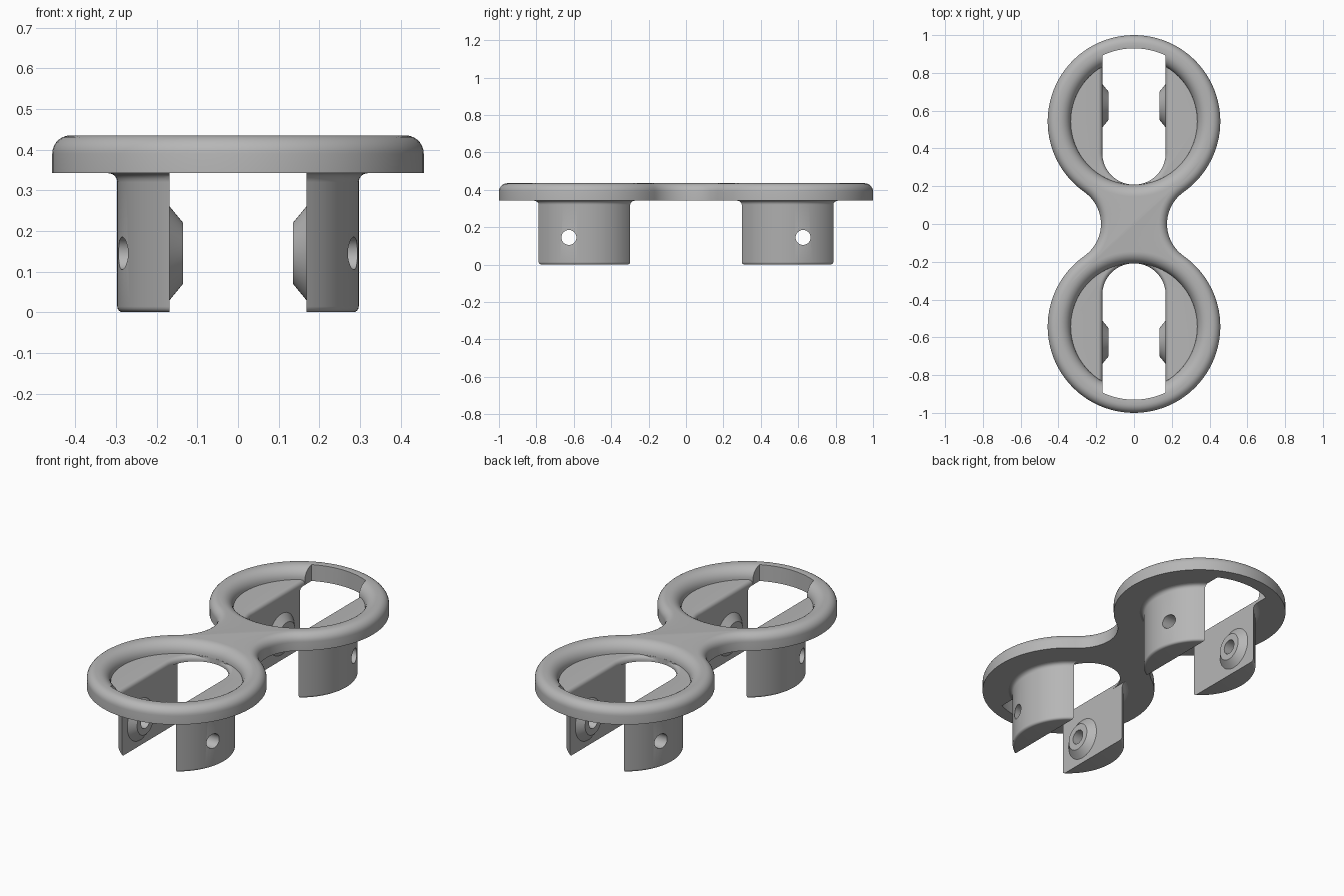
import bpy, bmesh
from math import sin, cos, pi, atan2, acos, hypot

if "Cube" in bpy.data.objects:
    bpy.data.objects.remove(bpy.data.objects["Cube"])

# Main dimensions
MID = 0.543           # distance of each ring centre from the middle
R = 0.457             # ring outer radius
BOTTOM, TOP = 0.342, 0.435
FLOOR = 0.372         # recess floor height
RECESS = 0.335
SLOT = 0.168          # slot half width
LEG = 0.297           # leg outer radius
HOLE_V, HOLE_Z = 0.083, 0.145

grey = bpy.data.materials.new("plain grey")
grey.use_nodes = True
grey.diffuse_color = (0.47, 0.47, 0.47, 1)
grey.node_tree.nodes["Principled BSDF"].inputs["Base Color"].default_value = grey.diffuse_color


def arc(cx, cy, r, a0, a1, n, end=False):
    return [(cx + r * cos(a0 + (a1 - a0) * i / n), cy + r * sin(a0 + (a1 - a0) * i / n))
            for i in range(n + (1 if end else 0))]


def circle(r, n=96):
    return arc(0, 0, r, 0, 2 * pi, n)


def loft(name, rings, place):
    """Skin closed outlines [(points, height)] into a capped solid."""
    bm = bmesh.new()
    loops = [[bm.verts.new(place(u, v, h)) for u, v in pts] for pts, h in rings]
    n = len(loops[0])
    for a, b in zip(loops, loops[1:]):
        for i in range(n):
            j = (i + 1) % n
            bm.faces.new((a[i], a[j], b[j], b[i]))
    bm.faces.new(loops[0])
    bm.faces.new(loops[-1])
    bmesh.ops.recalc_face_normals(bm, faces=bm.faces)
    mesh = bpy.data.meshes.new(name)
    bm.to_mesh(mesh)
    bm.free()
    mesh.materials.append(grey)
    ob = bpy.data.objects.new(name, mesh)
    bpy.context.collection.objects.link(ob)
    return ob


def combine(ob, tool, operation):
    """Apply a boolean and discard the tool."""
    mod = ob.modifiers.new("bool", 'BOOLEAN')
    mod.object, mod.operation, mod.solver = tool, operation, 'EXACT'
    dg = bpy.context.evaluated_depsgraph_get()
    mesh = bpy.data.meshes.new_from_object(ob.evaluated_get(dg))
    ob.modifiers.clear()
    ob.data = mesh
    bpy.data.objects.remove(tool)


def finish(ob):
    bpy.ops.object.select_all(action='DESELECT')
    ob.select_set(True)
    bpy.context.view_layer.objects.active = ob
    bpy.ops.object.shade_smooth_by_angle(angle=0.5)


def plate_outline(inset):
    """Two circles joined by a concave waist."""
    waist = 0.175
    d = R - waist
    cx = (MID ** 2 - d ** 2) / (2 * d)
    t = atan2(MID, cx)
    r, f = R - inset, hypot(cx, MID) - R + inset
    return (arc(0, MID, r, -t, pi + t, 72) + arc(-cx, 0, f, t, -t, 20)
            + arc(0, -MID, r, pi - t, 2 * pi + t, 72) + arc(cx, 0, f, pi + t, pi - t, 20))


def slot_outline(grow):
    """Round inner end, straight sides, arc outer end."""
    w, far = SLOT + grow, 0.387
    a = acos(w / far)
    return arc(0, SLOT - RECESS, w, pi, 2 * pi, 32, True) + arc(0, 0, far, a, pi - a, 16, True)


def quarter(n):
    return [pi / 2 * i / n for i in range(n + 1)]


# Double ring plate with rounded upper edge
fil = 0.045
plate = loft("double_ring_plate",
             [(plate_outline(0), BOTTOM)]
             + [(plate_outline(fil * (1 - cos(t))), TOP - fil + fil * sin(t)) for t in quarter(7)],
             lambda u, v, h: (u, v, h))

for s, end in ((1, "back"), (-1, "front")):
    def at_ring(u, v, h):
        return (u, s * (MID + v), h)

    # Round recess with a rolled rim
    roll = TOP - FLOOR
    rim = [(circle(RECESS + roll * (1 - cos(t))), FLOOR + roll * sin(t)) for t in quarter(8)]
    rim.append((circle(RECESS + roll), TOP + 0.1))
    combine(plate, loft("recess_cutter", rim, at_ring), 'DIFFERENCE')

    # Slot through the floor and part of the rim
    combine(plate, loft("slot_cutter", [(slot_outline(0), 0.2), (slot_outline(0), 0.6)], at_ring),
            'DIFFERENCE')

    # Rounded edge where the floor meets the slot
    e = 0.022
    flare = [(slot_outline(-0.01), FLOOR - e)]
    flare += [(slot_outline(e * (1 - cos(t))), FLOOR - e + e * sin(t)) for t in quarter(5)]
    flare.append((slot_outline(e), FLOOR + 0.02))
    flare = loft("edge_cutter", flare, at_ring)
    combine(flare, loft("edge_limit", [(circle(RECESS - 0.001), 0.2), (circle(RECESS - 0.001), 0.6)],
                        at_ring), 'INTERSECT')
    combine(plate, flare, 'DIFFERENCE')

    for side, label in ((1, "left"), (-1, "right")):
        def sideways(u, v, h):
            return (side * h, s * (MID + HOLE_V + u), HOLE_Z + v)

        # Leg: round outside, flat inside, filleted at both ends
        b, g = 0.014, 0.022
        prof = [(LEG - b + b * sin(t), b - b * cos(t)) for t in quarter(4)]
        prof += [(LEG + g - g * cos(t), BOTTOM - g + g * sin(t)) for t in quarter(4)]
        prof.append((LEG + g, BOTTOM + 0.003))
        leg = loft(end + "_" + label + "_leg", [(circle(r), z) for r, z in prof], at_ring)
        square = [(-1, -1), (1, -1), (1, 1), (-1, 1)]
        combine(leg, loft("flat_side", [(square, SLOT), (square, 1)], sideways), 'INTERSECT')

        # Cone boss on the inner face, with a cross hole
        boss = [(circle(0.115, 48), 0.2), (circle(0.115, 48), SLOT), (circle(0.075, 48), 0.135)]
        combine(leg, loft("boss", boss, sideways), 'UNION')
        combine(leg, loft("hole", [(circle(0.04, 32), 0.05), (circle(0.04, 32), 0.5)], sideways),
                'DIFFERENCE')
        finish(leg)

finish(plate)
